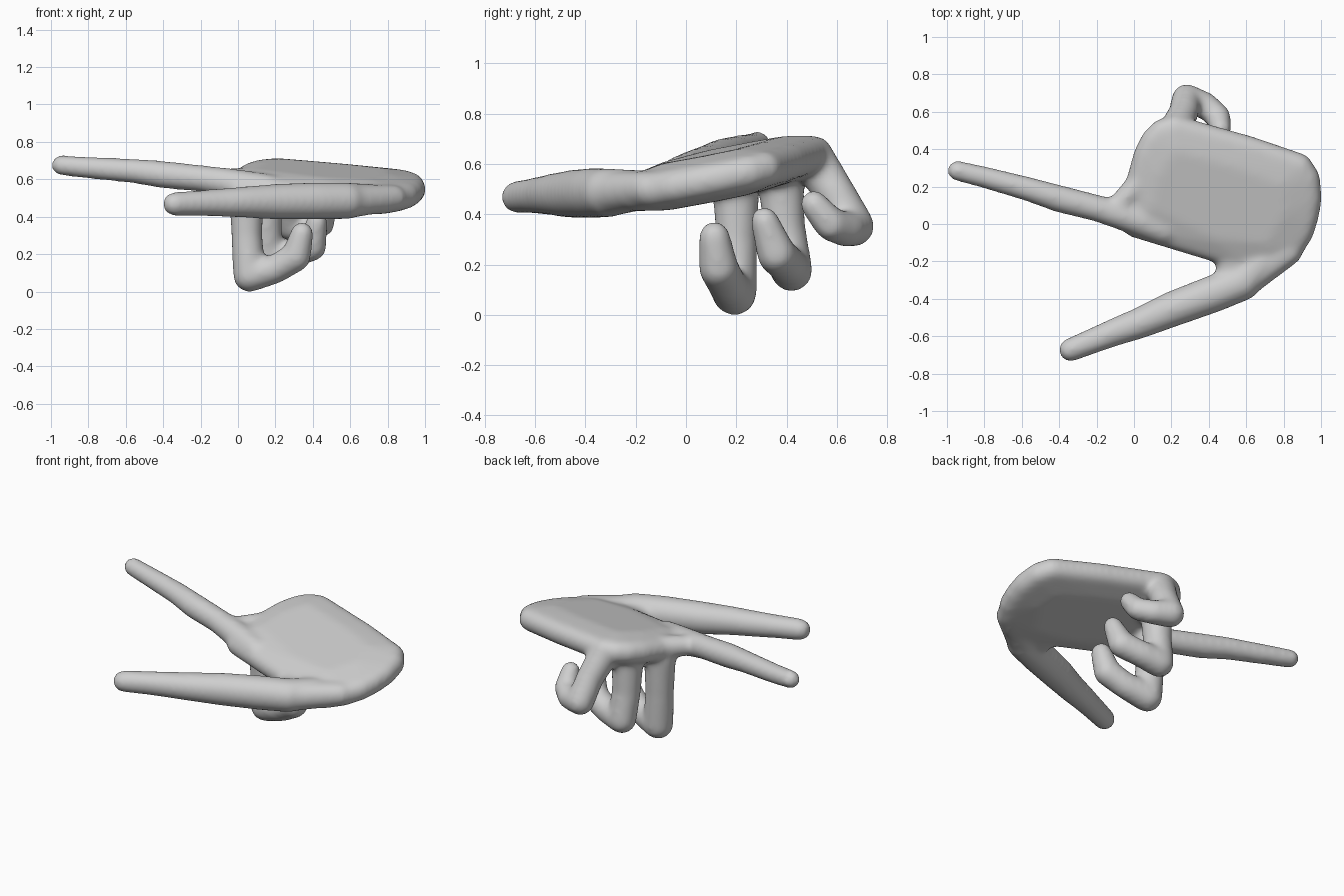
import bpy, bmesh
from mathutils import Vector, Matrix

skin = bpy.data.materials.new("plain grey")
skin.diffuse_color = (0.62, 0.62, 0.62, 1)

mesh = bpy.data.meshes.new("pointing_hand")
hand = bpy.data.objects.new("pointing_hand", mesh)
bpy.context.collection.objects.link(hand)
mesh.materials.append(skin)
bm = bmesh.new()


def hull(balls):
    """Wrap a tight skin round a set of balls given as (x, y, z, radius)."""
    part = bmesh.new()
    for x, y, z, r in balls:
        bmesh.ops.create_icosphere(part, subdivisions=3, radius=r + .004,
                                   matrix=Matrix.Translation((x, y, z)))
    points = [v.co.copy() for v in part.verts]
    part.free()
    verts = [bm.verts.new(p) for p in points]
    out = bmesh.ops.convex_hull(bm, input=verts)
    loose = {v for v in out["geom_interior"] + out["geom_unused"]
             if isinstance(v, bmesh.types.BMVert)}
    bmesh.ops.delete(bm, geom=list(loose), context='VERTS')


def finger(joints):
    """Chain of tapered capsules."""
    for a, b in zip(joints, joints[1:]):
        hull([a, b])


def palm_height(x, y):
    return .545 - .03 * x + .2 * y


# palm: tilted slab, thinner at the rim and slightly domed in the middle
rim = [(.03, .005), (.05, .15), (.06, .25), (.09, .36), (.125, .43), (.17, .475),
       (.23, .493), (.6, .38), (.86, .3), (.9, .24), (.91, .14), (.895, .05),
       (.87, -.03), (.82, -.11), (.74, -.18), (.62, -.17), (.45, -.11)]
dome = [(.1, .1), (.14, .28), (.22, .4), (.55, .31), (.78, .22), (.8, .08),
        (.7, -.08), (.45, -.06)]
centre = Vector((.48, .16))
balls = [(x, y, palm_height(x, y), .09) for x, y in dome]
for point in rim:
    p = Vector(point)
    p += (p - centre).normalized() * .025
    balls.append((p.x, p.y, palm_height(p.x, p.y), .067))
hull(balls)

# index finger, straight, with a web into the palm
finger([(-.945, .285, .675, .051), (-.8, .25, .662, .055), (-.56, .185, .645, .062),
        (-.4, .135, .625, .07), (-.2, .085, .605, .068), (0, .025, .573, .077),
        (.16, -.03, .545, .08)])
hull([(-.08, .1, .593, .058), (.06, .25, .595, .068)])

# thumb, with webs to the palm and wrist
finger([(-.34, -.673, .468, .06), (-.2, -.617, .473, .066), (-.1, -.577, .475, .072),
        (.03, -.53, .478, .08), (.2, -.457, .48, .092), (.42, -.375, .484, .097),
        (.58, -.312, .485, .095), (.69, -.2, .495, .078)])
hull([(.5, -.24, .485, .06), (.52, -.12, .5, .07), (.7, -.2, .49, .07)])
hull([(.62, -.285, .485, .085), (.7, -.23, .49, .075), (.83, -.15, .5, .067)])

# three curled fingers
finger([(.045, .2, .52, .09), (.047, .2, .3, .08), (.062, .193, .085, .085),
        (.2, .165, .12, .074), (.31, .13, .185, .076), (.342, .113, .31, .059)])
finger([(.15, .375, .56, .09), (.15, .39, .35, .081), (.16, .42, .176, .081),
        (.28, .402, .2, .074), (.395, .36, .24, .075), (.422, .312, .375, .053)])
finger([(.22, .5, .625, .085), (.265, .595, .48, .077), (.282, .668, .352, .078),
        (.38, .635, .34, .068), (.45, .575, .36, .064), (.463, .508, .44, .053)])

bm.to_mesh(mesh)
bm.free()

# fuse the parts into one smooth skin
fuse = hand.modifiers.new("fuse", 'REMESH')
fuse.mode = 'VOXEL'
fuse.voxel_size = 0.014
fuse.use_smooth_shade = True
soften = hand.modifiers.new("soften", 'SMOOTH')
soften.factor = 0.5
soften.iterations = 20
